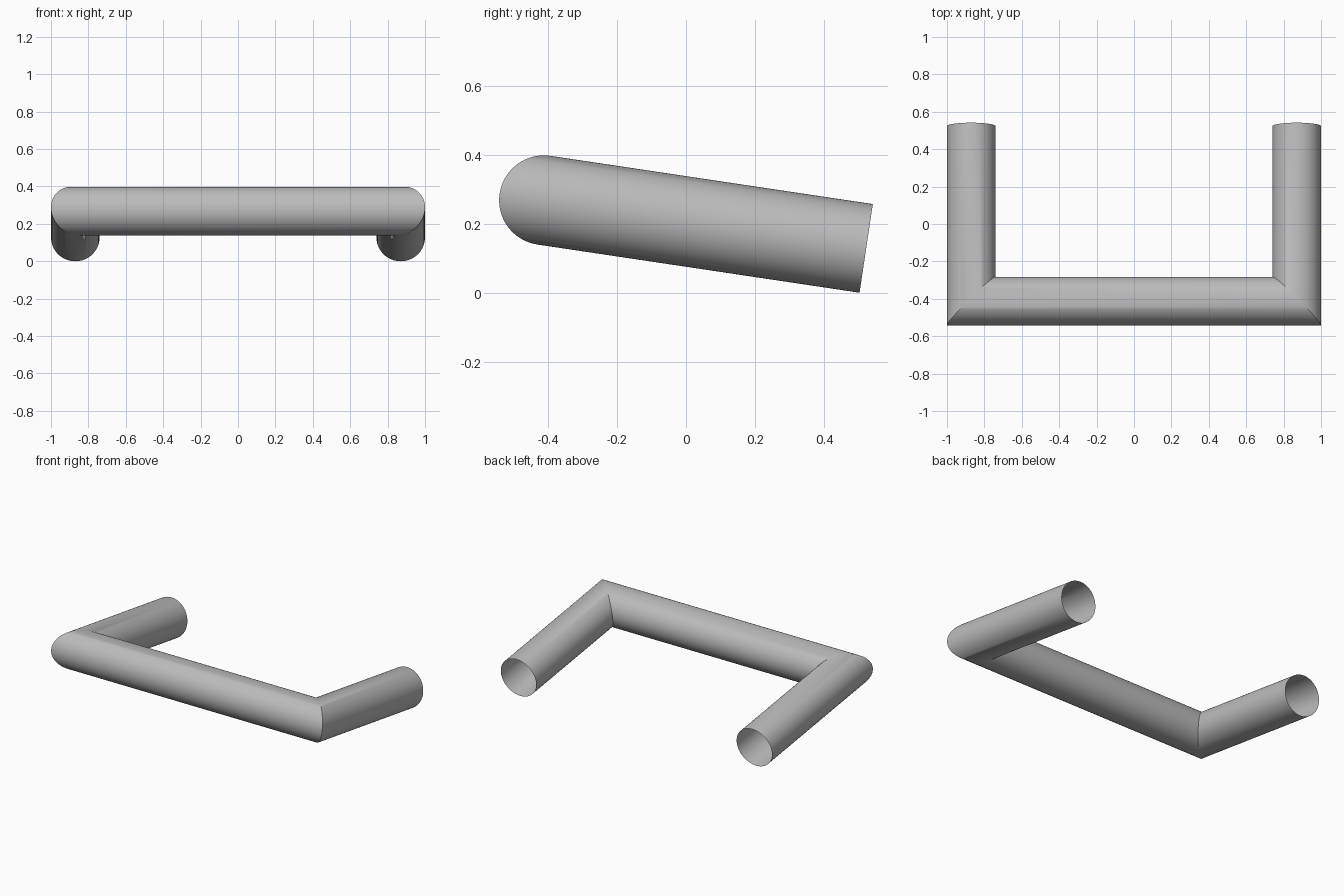
import bpy, bmesh, math
from mathutils import Matrix, Vector

cube = bpy.data.objects.get("Cube")
if cube:
    bpy.data.objects.remove(cube, do_unlink=True)

RADIUS = 0.13
SIDES = 64
HALF = 1 - RADIUS      # centre line of each leg
LEG = 0.945            # leg length along its axis
TILT = math.radians(8.5)

mat = bpy.data.materials.new("grey metal")
mat.use_nodes = True
grey = (0.5, 0.5, 0.5, 1)
mat.diffuse_color = grey
mat.node_tree.nodes["Principled BSDF"].inputs["Base Color"].default_value = grey

# Centre line of the U-shaped tube, with the outward side at each point;
# diagonal outward vectors give the mitred corners
path = [
    (Vector((-HALF, LEG, 0)), Vector((-1, 0, 0))),
    (Vector((-HALF, 0, 0)), Vector((-1, -1, 0))),
    (Vector((HALF, 0, 0)), Vector((1, -1, 0))),
    (Vector((HALF, LEG, 0)), Vector((1, 0, 0))),
]
up = Vector((0, 0, 1))

bm = bmesh.new()
rings = []
for centre, outward in path:
    ring = []
    for i in range(SIDES):
        a = math.tau * i / SIDES
        ring.append(bm.verts.new(centre + RADIUS * (outward * math.cos(a) + up * math.sin(a))))
    rings.append(ring)

# Thin tube wall, left open at both leg ends
for r0, r1 in zip(rings, rings[1:]):
    for i in range(SIDES):
        j = (i + 1) % SIDES
        bm.faces.new((r0[i], r0[j], r1[j], r1[i]))
bmesh.ops.recalc_face_normals(bm, faces=bm.faces)

# Legs slope down towards the back
place = Matrix.Translation((0, -0.412, 0.268)) @ Matrix.Rotation(-TILT, 4, 'X')
bmesh.ops.transform(bm, matrix=place, verts=bm.verts)

mesh = bpy.data.meshes.new("tube_handle")
bm.to_mesh(mesh)
bm.free()
mesh.materials.append(mat)
handle = bpy.data.objects.new("tube_handle", mesh)
bpy.context.collection.objects.link(handle)

bpy.ops.object.select_all(action='DESELECT')
handle.select_set(True)
bpy.context.view_layer.objects.active = handle
bpy.ops.object.shade_smooth_by_angle(angle=math.radians(30))
